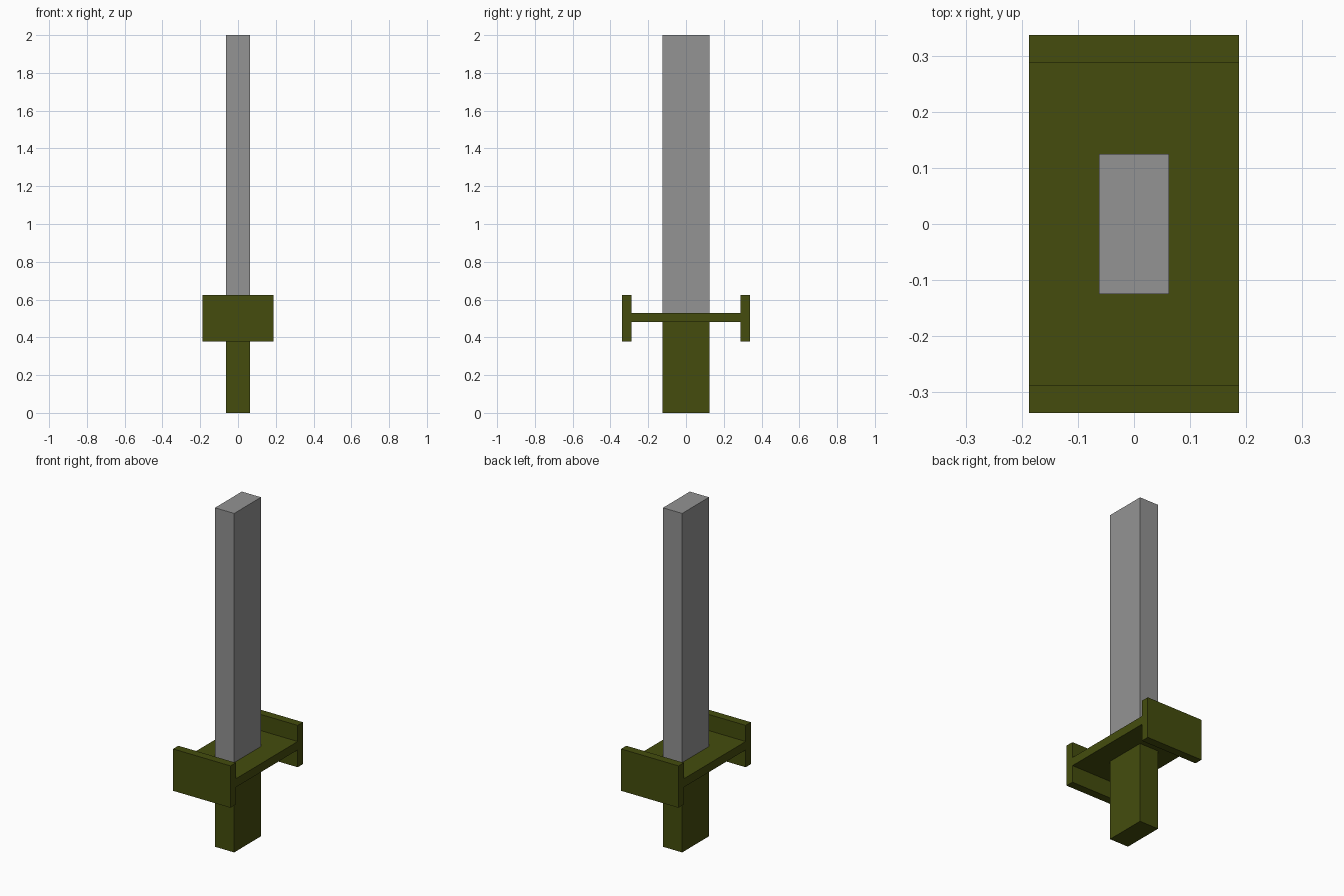
import bpy

cube = bpy.data.objects.get("Cube")
if cube:
    bpy.data.objects.remove(cube, do_unlink=True)


def material(name, rgb):
    mat = bpy.data.materials.new(name)
    mat.use_nodes = True
    mat.diffuse_color = (*rgb, 1)
    mat.node_tree.nodes["Principled BSDF"].inputs["Base Color"].default_value = (*rgb, 1)
    return mat


def box(name, mat, x, y, z):
    """Box spanning the given (low, high) range on each axis."""
    spans = (x, y, z)
    bpy.ops.mesh.primitive_cube_add(size=1, location=[(a + b) / 2 for a, b in spans])
    obj = bpy.context.object
    obj.name = obj.data.name = name
    obj.scale = [b - a for a, b in spans]
    bpy.ops.object.transform_apply(location=False, rotation=False, scale=True)
    obj.data.materials.append(mat)
    return obj


olive = material("olive green", (0.058, 0.073, 0.004))
steel = material("steel grey", (0.292, 0.292, 0.292))

core_x, core_y = (-0.0625, 0.0625), (-0.125, 0.125)
guard_x = (-0.1875, 0.1875)
guard_bottom, guard_top = 0.48, 0.53
inner, outer = 0.2885, 0.3375

# Grip and blade share one cross-section, split by the guard
box("grip", olive, core_x, core_y, (0, guard_bottom))
box("blade", steel, core_x, core_y, (guard_top, 2))

# Crossguard plate with an upright plate at each end
box("guard", olive, guard_x, (-inner, inner), (guard_bottom, guard_top))
box("front_guard_end", olive, guard_x, (-outer, -inner), (0.378, 0.625))
box("back_guard_end", olive, guard_x, (inner, outer), (0.378, 0.625))
